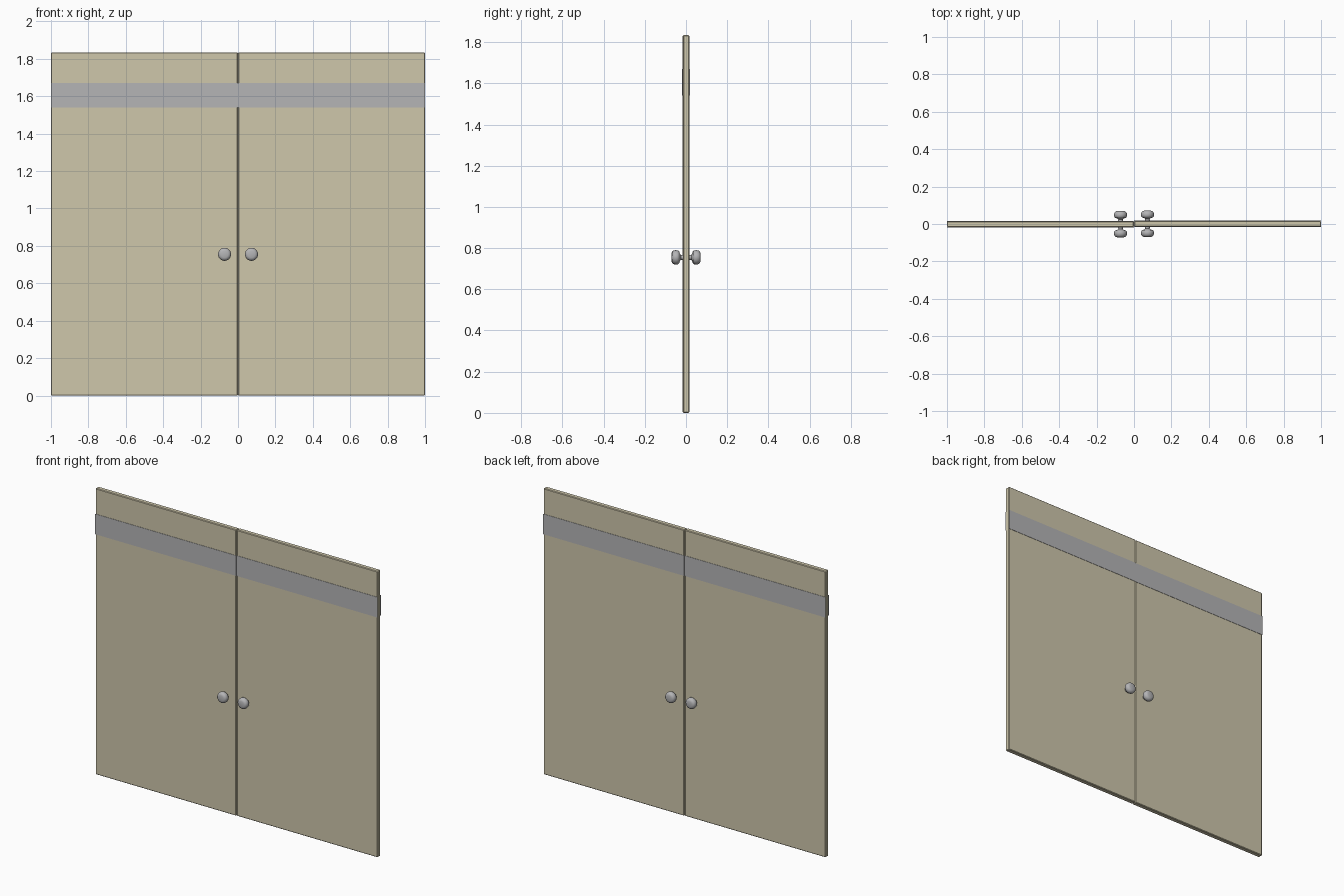
import bpy, bmesh, math
from mathutils import Matrix, Vector

if "Cube" in bpy.data.objects:
    bpy.data.objects.remove(bpy.data.objects["Cube"])

HEIGHT, HALF = 1.834, 0.0155      # door height, half thickness
BAND_LOW, BAND_HIGH = 1.54, 1.67


def material(name, color):
    m = bpy.data.materials.new(name)
    m.diffuse_color = (*color, 1)
    m.use_nodes = True
    m.node_tree.nodes["Principled BSDF"].inputs["Base Color"].default_value = m.diffuse_color
    return m


CREAM = material("cream_paint", (0.62, 0.57, 0.41))
STEEL = material("steel", (0.46, 0.46, 0.47))


def finish(name, bm, mat):
    mesh = bpy.data.meshes.new(name)
    bm.normal_update()
    bm.to_mesh(mesh)
    bm.free()
    mesh.materials.append(mat)
    ob = bpy.data.objects.new(name, mesh)
    bpy.context.collection.objects.link(ob)
    return ob


def box(name, lo, hi, mat, bevel=0):
    lo, hi = Vector(lo), Vector(hi)
    bm = bmesh.new()
    bmesh.ops.create_cube(bm, size=1, matrix=Matrix.Translation((lo + hi) / 2)
                          @ Matrix.Diagonal((*(hi - lo), 1)))
    if bevel:
        bmesh.ops.bevel(bm, geom=bm.edges[:], offset=bevel, segments=1, affect='EDGES')
    return finish(name, bm, mat)


# Knob outline: (radius, distance outward from the door centre plane)
KNOB = [(0.013, 0.012), (0.012, 0.026), (0.018, 0.031), (0.029, 0.034), (0.034, 0.041),
        (0.035, 0.050), (0.033, 0.060), (0.027, 0.067), (0.018, 0.070), (0, 0.0705)]


def knob(name, x, y, side):
    bm = bmesh.new()
    verts = [bm.verts.new((r, d, 0)) for r, d in KNOB]
    edges = [bm.edges.new(pair) for pair in zip(verts, verts[1:])]
    bmesh.ops.spin(bm, geom=verts + edges, cent=(0, 0, 0), axis=(0, 1, 0),
                   angle=math.tau, steps=28)
    bmesh.ops.remove_doubles(bm, verts=bm.verts[:], dist=1e-5)
    bmesh.ops.scale(bm, vec=(1, side, 1), verts=bm.verts[:])
    bmesh.ops.translate(bm, vec=(x, y, 0.755), verts=bm.verts[:])
    bmesh.ops.recalc_face_normals(bm, faces=bm.faces[:])
    ob = finish(name, bm, STEEL)
    bpy.ops.object.select_all(action='DESELECT')
    ob.select_set(True)
    bpy.context.view_layer.objects.active = ob
    bpy.ops.object.shade_smooth_by_angle(angle=math.radians(40))


# Two leaves, very slightly offset in depth, each with bands and knobs on both faces
for label, sx in (("left", -1), ("right", 1)):
    x0, x1 = sorted((sx * 0.001, sx * 1.0))
    y = sx * 0.001
    box(f"{label}_door", (x0, y - HALF, 0), (x1, y + HALF, HEIGHT), CREAM, 0.004)
    for face, sy in (("front", -1), ("back", 1)):
        ya, yb = sorted((y + sy * (HALF - 0.001), y + sy * (HALF + 0.002)))
        box(f"{label}_{face}_band", (x0, ya, BAND_LOW), (x1, yb, BAND_HIGH), STEEL)
        knob(f"{label}_{face}_knob", sx * 0.072, y, sy)
